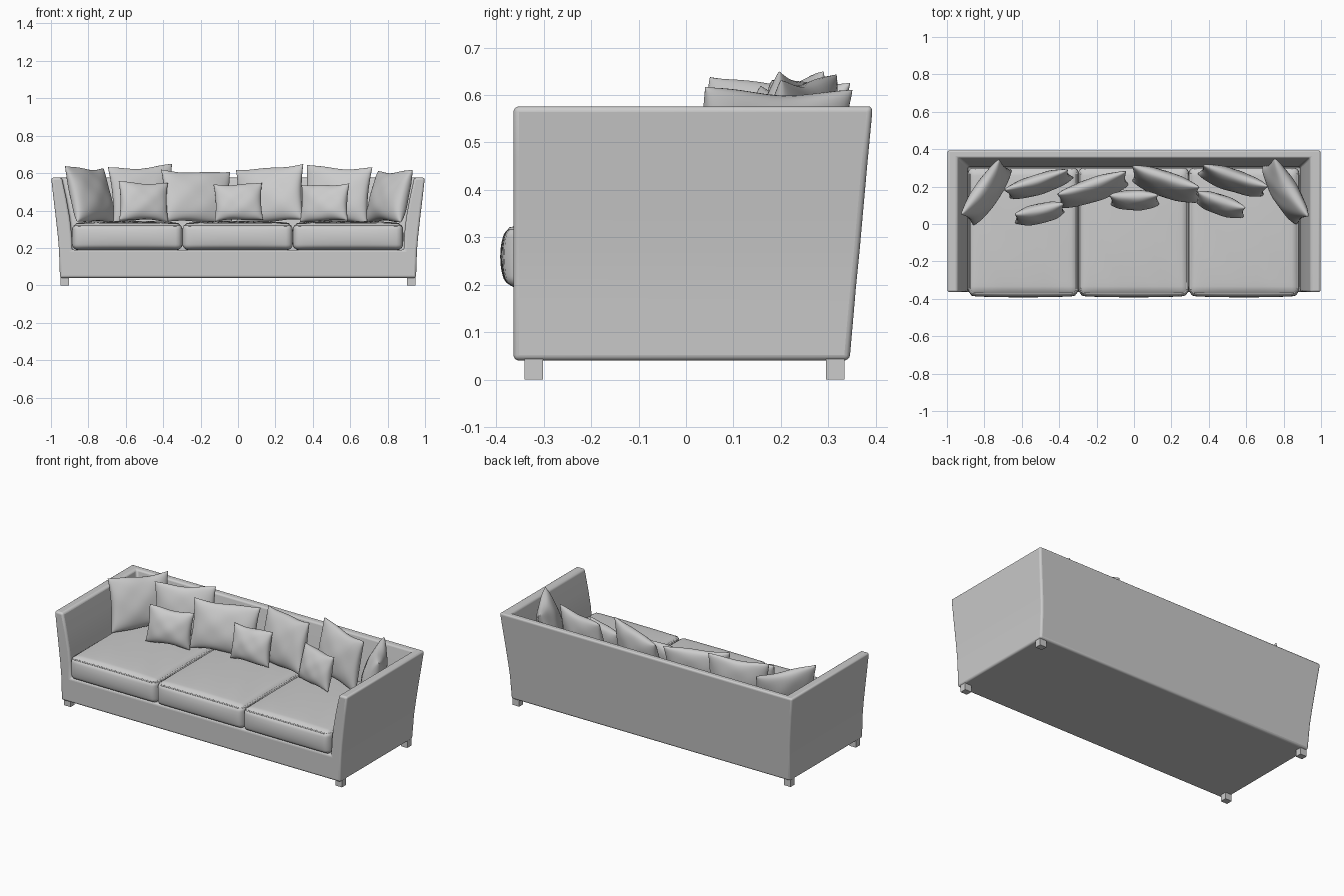
import bpy, bmesh, math
from mathutils import Vector, Matrix

if "Cube" in bpy.data.objects:
    bpy.data.objects.remove(bpy.data.objects["Cube"])


def finish(bm, name, angle=40):
    bmesh.ops.recalc_face_normals(bm, faces=bm.faces)
    me = bpy.data.meshes.new(name)
    bm.to_mesh(me)
    bm.free()
    ob = bpy.data.objects.new(name, me)
    bpy.context.collection.objects.link(ob)
    bpy.ops.object.select_all(action='DESELECT')
    ob.select_set(True)
    bpy.context.view_layer.objects.active = ob
    bpy.ops.object.shade_smooth_by_angle(angle=math.radians(angle))
    return ob


def add_bevel(ob, width, segments):
    m = ob.modifiers.new("soft_edges", 'BEVEL')
    m.width, m.segments = width, segments
    m.limit_method = 'ANGLE'
    m.angle_limit = math.radians(35)


# Frame: flared U-shaped shell lofted upward, closed by the base below the seat
# level: z, outer half width, outer back, inner half width, inner back
levels = [(.04, .952, .345, .888, .305), (.19, .957, .358, .888, .305),
          (.27, .964, .366, .889, .308), (.36, .974, .374, .899, .318),
          (.46, .986, .383, .917, .334), (.576, .999, .394, .942, .355)]
front = -.364
bm = bmesh.new()
rings = []
for z, X, Y, xi, yi in levels:
    plan = [(-X, front), (-X, Y), (X, Y), (X, front),
            (xi, front), (xi, yi), (-xi, yi), (-xi, front)]
    rings.append([bm.verts.new((x, y, z)) for x, y in plan])
for k in range(len(rings) - 1):
    a, b = rings[k], rings[k + 1]
    for i in range(8):
        if k == 0 and i in (4, 5, 6):
            continue
        j = (i + 1) % 8
        bm.faces.new((a[i], a[j], b[j], b[i]))
lo, seat_ring, hi = rings[0], rings[1], rings[-1]
bm.faces.new((lo[4], lo[7], seat_ring[7], seat_ring[4]))
bm.faces.new([lo[i] for i in (0, 1, 2, 3, 4, 7)])
bm.faces.new(seat_ring[4:8])
for q in ((0, 1, 6, 7), (1, 2, 5, 6), (2, 3, 4, 5)):
    bm.faces.new([hi[i] for i in q])
bmesh.ops.delete(bm, geom=[v for v in bm.verts if not v.link_faces], context='VERTS')
add_bevel(finish(bm, "frame"), .012, 4)

# Feet
for sx in (-1, 1):
    for label, y in (("front", -.321), ("back", .315)):
        bm = bmesh.new()
        bmesh.ops.create_cube(bm, size=1)
        bmesh.ops.transform(bm, verts=bm.verts, matrix=Matrix.Translation(
            (sx * .926, y, .0215)) @ Matrix.Diagonal((.044, .039, .043, 1)))
        finish(bm, f"{label}_foot", 30)


# Seat cushions: rounded boxes with a crowned top and a bulging front
def seat_cushion(name, cx, half_w):
    size, r = Vector((half_w, .338, .07)), .028
    bm = bmesh.new()
    bmesh.ops.create_cube(bm, size=2)
    bmesh.ops.subdivide_edges(bm, edges=bm.edges, cuts=19, use_grid_fill=True)
    for v in bm.verts:
        u = Vector([math.copysign(abs(c) ** .6, c) for c in v.co])
        p = Vector([u[i] * size[i] for i in range(3)])
        core = Vector([max(r - size[i], min(size[i] - r, p[i])) for i in range(3)])
        d = p - core
        if d.length > 1e-6:
            p = core + d.normalized() * min(r, max(abs(c) for c in d))
        fx, fy, fz = (1 - c * c for c in u)
        p.z += .014 * max(u.z, 0) * (fx * fy) ** .5
        p.z += .003 * math.sin(9 * u.x + 5 * u.y + cx * 7) * fx * fy
        p.y += .016 * u.y * fz * (fx ** .3 if u.y < 0 else 0)
        p.x += .004 * u.x * fz
        v.co = p + Vector((cx, -.038, .259))
    finish(bm, name, 60)
    # Piping along the top and bottom seams
    for z in (.312, .203):
        x, y0, y1, c = half_w - .008, -.370, .29, .025
        pts = []
        for px, py, a0 in ((x, y1, 0), (-x, y1, 90), (-x, y0, 180), (x, y0, 270)):
            ox, oy = px - math.copysign(c, px), py - math.copysign(c, py)
            for s in range(4):
                a = math.radians(a0 + 30 * s)
                pts.append((cx + ox + c * math.cos(a), oy + c * math.sin(a), z + .005))
        cu = bpy.data.curves.new(name + "_piping", 'CURVE')
        cu.dimensions, cu.bevel_depth, cu.bevel_resolution = '3D', .005, 2
        sp = cu.splines.new('POLY')
        sp.points.add(len(pts) - 1)
        for q, co in zip(sp.points, pts):
            q.co = (*co, 1)
        sp.use_cyclic_u = True
        bpy.context.collection.objects.link(bpy.data.objects.new(cu.name, cu))


seat_cushion("left_seat_cushion", -.592, .292)
seat_cushion("middle_seat_cushion", -.002, .292)
seat_cushion("right_seat_cushion", .588, .292)


# Pillows: two puffed sheets welded at the seam, with pointed corners
def pillow(name, loc, w, h, t, turn, lean, roll, seed):
    n = 24
    bm = bmesh.new()
    for side in (-1, 1):
        g = {}
        for i in range(n + 1):
            for j in range(n + 1):
                u = math.sin((i / n - .5) * math.pi)
                v = math.sin((j / n - .5) * math.pi)
                fu, fv = 1 - u * u, 1 - v * v
                puff = max(fu * fv, 0) ** .42
                wave = .05 * math.sin(6 * u + seed) * math.sin(5 * v + 2 * seed)
                y = side * t / 2 * puff * (1 + wave - .12 * v)
                x = u * w / 2 * (1 - .07 * fv)
                z = v * h / 2 * (1 - .08 * fu * (1 + .5 * math.sin(3 * u + seed)))
                g[i, j] = bm.verts.new((x, y, z))
        for i in range(n):
            for j in range(n):
                bm.faces.new((g[i, j], g[i + 1, j], g[i + 1, j + 1], g[i, j + 1]))
    bmesh.ops.remove_doubles(bm, verts=bm.verts, dist=1e-5)
    rad = math.radians
    m = (Matrix.Translation(loc) @ Matrix.Rotation(rad(turn), 4, 'Z')
         @ Matrix.Rotation(rad(-lean), 4, 'X') @ Matrix.Rotation(rad(-roll), 4, 'Y'))
    bmesh.ops.transform(bm, matrix=m, verts=bm.verts)
    finish(bm, name, 75)


# centre, width, height, thickness, turn, lean, roll
back_pillows = [
    ((-.79, .17, .483), .36, .31, .12, 56, 16, -2),
    ((-.51, .215, .488), .36, .31, .10, 17, 9, 3),
    ((-.22, .185, .472), .39, .29, .11, 19, 14, -2),
    ((.17, .215, .484), .38, .31, .12, -19, 14, 5),
    ((.53, .235, .485), .37, .31, .11, -18, 10, -2),
    ((.81, .175, .474), .36, .29, .13, -60, 15, 1)]
small_pillows = [
    ((-.505, .058, .448), .27, .215, .10, 13, 12, -2),
    ((.002, .13, .445), .26, .205, .10, 0, 14, 2),
    ((.463, .105, .441), .27, .205, .10, -19, 14, 2)]
for i, p in enumerate(back_pillows):
    pillow(f"back_pillow_{i + 1}", *p, i * 1.7)
for i, p in enumerate(small_pillows):
    pillow(f"small_pillow_{i + 1}", *p, i * 2.3 + 1)
